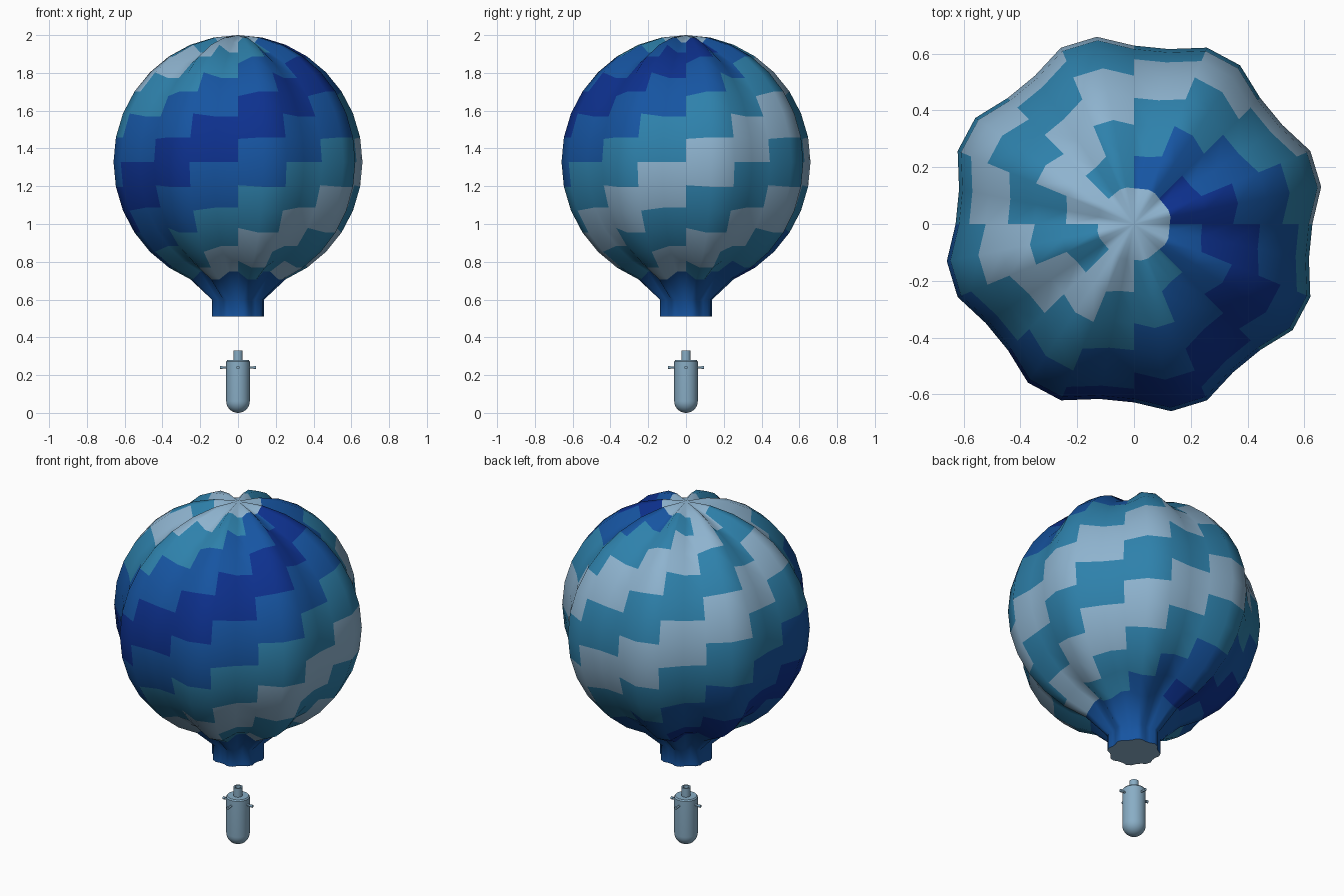
import bpy, bmesh
from math import sin, cos, pi, radians

if "Cube" in bpy.data.objects:
    bpy.data.objects.remove(bpy.data.objects["Cube"])


def material(name, rgb):
    m = bpy.data.materials.new(name)
    m.diffuse_color = (*rgb, 1)
    m.use_nodes = True
    m.node_tree.nodes["Principled BSDF"].inputs["Base Color"].default_value = m.diffuse_color
    return m


LIGHT, TEAL, MID, DARK = range(4)
MATS = [material("pale_blue", (.27, .45, .62)), material("teal", (.027, .22, .41)),
        material("mid_blue", (.008, .09, .36)), material("deep_blue", (.004, .03, .27))]
CAPSULE = material("capsule_blue", (.25, .42, .56))


def make(name, bm, mats, angle):
    bmesh.ops.recalc_face_normals(bm, faces=bm.faces)
    me = bpy.data.meshes.new(name)
    bm.to_mesh(me)
    bm.free()
    ob = bpy.data.objects.new(name, me)
    bpy.context.collection.objects.link(ob)
    for m in mats:
        me.materials.append(m)
    bpy.ops.object.select_all(action='DESELECT')
    bpy.context.view_layer.objects.active = ob
    ob.select_set(True)
    bpy.ops.object.shade_smooth_by_angle(angle=radians(angle))
    return ob


# Envelope: 32 x 16 sphere with eight lobes, bottom ring drawn down into a neck
SEG, RINGS, R, CZ = 32, 16, .672, 1.328
bm = bmesh.new()
rings = []
for i in range(1, 15):
    p = pi * i / RINGS
    ring = []
    for k in range(SEG):
        a = 2 * pi * k / SEG
        valley = k % 4 in (0, 3)
        r = R - (.044 if valley else 0) * (.6 if i == 1 else 1)
        ring.append(bm.verts.new((r * sin(p) * cos(a), r * sin(p) * sin(a), CZ + r * cos(p))))
    rings.append(ring)
for z in (.6, .51):
    ring = []
    for k in range(SEG):
        a = 2 * pi * k / SEG
        r = .128 if k % 4 in (0, 3) else .141
        ring.append(bm.verts.new((r * cos(a), r * sin(a), z)))
    rings.append(ring)

# Spiral colour steps: two rows tall, two segments wide, one row shift per column
SPIRAL = [LIGHT, TEAL, TEAL, MID, MID, DARK, DARK, MID, MID,
          TEAL, TEAL, LIGHT, LIGHT, TEAL, TEAL, LIGHT]
for row, (a, b) in enumerate(zip(rings, rings[1:]), start=1):
    for k in range(SEG):
        n = (k + 1) % SEG
        f = bm.faces.new((a[k], b[k], b[n], a[n]))
        f.material_index = MID if row >= 14 else SPIRAL[(row + k // 2 + 4) % 16]

# Pale caps at the crown and the neck opening
for ring, z in ((rings[0], 2.0), (rings[-1], .51)):
    pole = bm.verts.new((0, 0, z))
    for k in range(SEG):
        bm.faces.new((pole, ring[k], ring[(k + 1) % SEG])).material_index = LIGHT
make("envelope", bm, MATS, 50)


def lathe(name, profile, seg=32):
    bm = bmesh.new()
    vs = [bm.verts.new((r, 0, z)) for r, z in profile]
    es = [bm.edges.new(e) for e in zip(vs, vs[1:])]
    bmesh.ops.spin(bm, geom=vs + es, cent=(0, 0, 0), axis=(0, 0, 1),
                   angle=2 * pi, steps=seg, use_duplicate=False)
    bmesh.ops.remove_doubles(bm, verts=bm.verts, dist=1e-5)
    return make(name, bm, [CAPSULE], 35)


# Hanging capsule with round bottom
dome = [(.0625 * sin(t), .0625 - .0625 * cos(t)) for t in (pi / 16 * i for i in range(9))]
lathe("capsule_body", dome + [(.0625, .272), (.057, .279), (0, .279)])

# Hollow spout on top
lathe("capsule_spout", [(0, .279), (.025, .279), (.025, .33), (.017, .33), (.017, .29), (0, .29)], 24)

# Four side pegs with small end knobs
for i in range(4):
    peg = lathe(f"side_peg_{i + 1}", [(0, .05), (.0055, .05), (.0055, .082),
                                      (.008, .082), (.008, .095), (0, .095)], 12)
    peg.rotation_euler = (0, pi / 2, i * pi / 2)
    peg.location.z = .24
